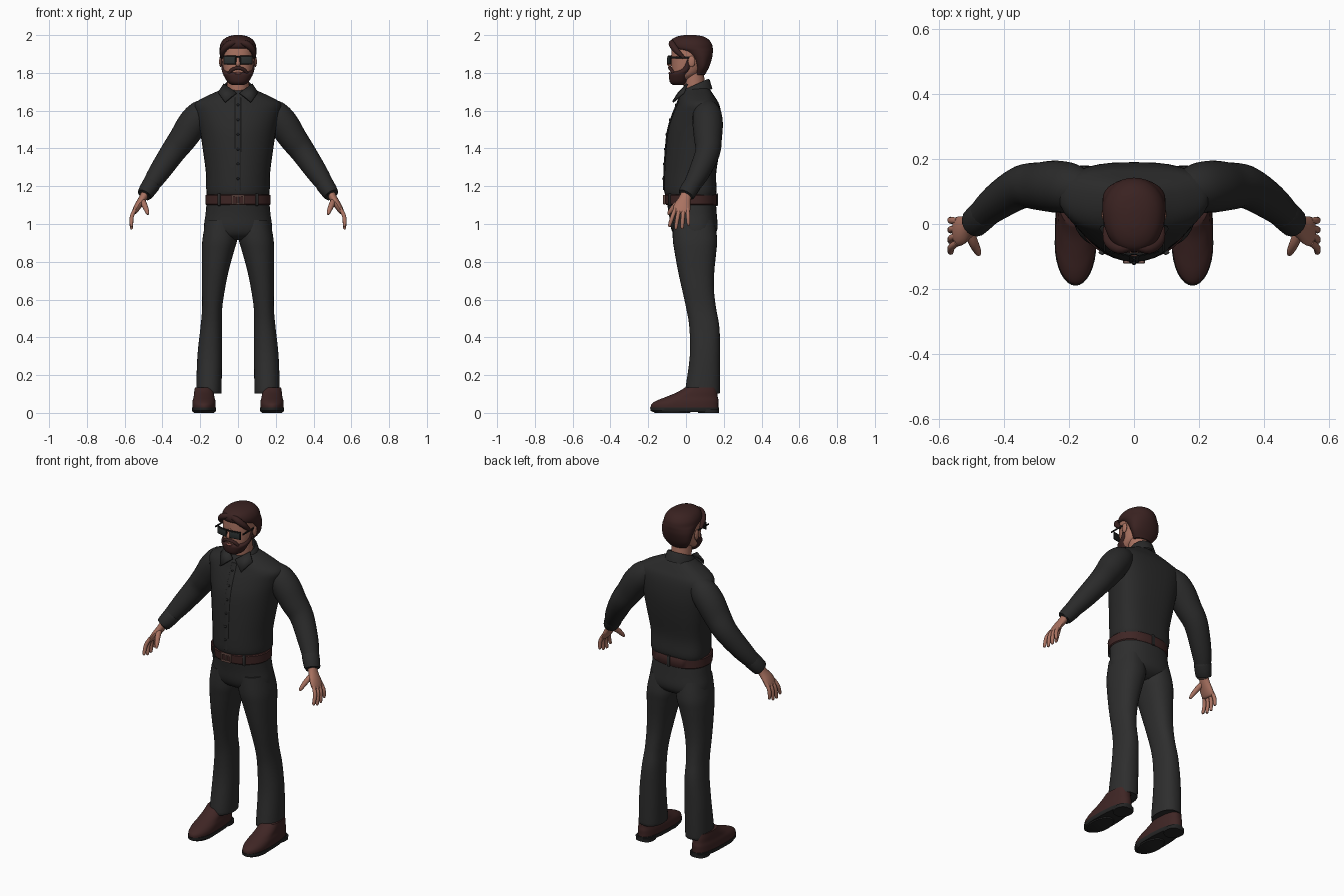
import bpy, bmesh, math
from mathutils import Vector, Matrix

default_cube = bpy.data.objects.get("Cube")
if default_cube:
    bpy.data.objects.remove(default_cube, do_unlink=True)


def material(name, color, roughness=0.7):
    mat = bpy.data.materials.new(name)
    mat.use_nodes = True
    rgba = (*color, 1)
    mat.diffuse_color = rgba
    shader = next(n for n in mat.node_tree.nodes if n.type == 'BSDF_PRINCIPLED')
    shader.inputs["Base Color"].default_value = rgba
    shader.inputs["Roughness"].default_value = roughness
    return mat


SHIRT = material("charcoal shirt", (.023, .023, .023))
TROUSERS = material("dark grey trousers", (.027, .027, .027))
SKIN = material("skin", (.40, .17, .12))
HAIR = material("dark brown hair", (.042, .016, .015))
LEATHER = material("brown leather", (.05, .019, .018))
SOLE = material("black sole", (.018, .018, .018))
LENS = material("smoked lens", (.025, .03, .03))
FRAME = material("black frame", (.01, .01, .01))
BUCKLE = material("bronze buckle", (.22, .12, .10))
LIPS = material("lips", (.27, .09, .075))


def finish(bm, name, mat, angle=40):
    """Turn a bmesh into a smooth shaded object."""
    bmesh.ops.recalc_face_normals(bm, faces=bm.faces)
    mesh = bpy.data.meshes.new(name)
    bm.to_mesh(mesh)
    bm.free()
    mesh.materials.append(mat)
    obj = bpy.data.objects.new(name, mesh)
    bpy.context.collection.objects.link(obj)
    bpy.ops.object.select_all(action='DESELECT')
    obj.select_set(True)
    bpy.context.view_layer.objects.active = obj
    bpy.ops.object.shade_smooth_by_angle(angle=math.radians(angle))
    return obj


def smooth_rows(rows, steps=4):
    """Catmull-Rom interpolation through rows of numbers."""
    out = []
    for i in range(len(rows) - 1):
        a, b = rows[max(i - 1, 0)], rows[i]
        c, d = rows[i + 1], rows[min(i + 2, len(rows) - 1)]
        for k in range(steps):
            t = k / steps
            out.append([q + t / 2 * (r - p + t * (2*p - 5*q + 4*r - s + t * (3*(q - r) + s - p)))
                        for p, q, r, s in zip(a, b, c, d)])
    return out + [list(rows[-1])]


def skin_rings(name, mat, rings):
    """Bridge equal rings of points and cap both ends."""
    bm = bmesh.new()
    loops = [[bm.verts.new(p) for p in ring] for ring in rings]
    n = len(loops[0])
    for low, high in zip(loops, loops[1:]):
        for i in range(n):
            j = (i + 1) % n
            bm.faces.new((low[i], low[j], high[j], high[i]))
    bm.faces.new(loops[0])
    bm.faces.new(loops[-1])
    return finish(bm, name, mat)


def power(v, exponent):
    return math.copysign(abs(v) ** (2 / exponent), v)


def stack(name, mat, rows, mid=.5, front=2, back=2, cx=0, steps=4, sides=32):
    """Loft horizontal rings; rows are (z, half width, front y, back y[, centre x])."""
    rings = []
    for z, rx, yf, yb, x0 in smooth_rows([tuple(r) if len(r) > 4 else (*r, cx) for r in rows], steps):
        ym = yf + mid * (yb - yf)
        ring = []
        for i in range(sides):
            a = math.tau * i / sides
            c, s = math.cos(a), math.sin(a)
            e = back if s > 0 else front
            reach = yb - ym if s > 0 else ym - yf
            ring.append((x0 + rx * power(c, e), ym + reach * power(s, e), z))
        rings.append(ring)
    return skin_rings(name, mat, rings)


def tube(name, mat, rows, side=1, across=(0, 1, 0), steps=4, sides=16):
    """Sweep an ellipse along a path; rows are (x, y, z, radius across, radius through)."""
    rows = smooth_rows([(r[0] * side, *r[1:4], r[-1]) for r in rows], steps)
    points = [Vector(r[:3]) for r in rows]
    rings = []
    for i, (p, r) in enumerate(zip(points, rows)):
        t = (points[min(i + 1, len(points) - 1)] - points[max(i - 1, 0)]).normalized()
        u = Vector(across)
        u = (u - t * u.dot(t)).normalized()
        v = t.cross(u)
        rings.append([p + u * r[3] * math.cos(a) + v * r[4] * math.sin(a)
                      for a in (math.tau * k / sides for k in range(sides))])
    return skin_rings(name, mat, rings)


def box(name, mat, center, size, bevel=.003, turn=0):
    bm = bmesh.new()
    matrix = Matrix.Translation(center) @ Matrix.Rotation(turn, 4, 'Z') @ Matrix.Diagonal((*size, 1))
    bmesh.ops.create_cube(bm, size=1, matrix=matrix)
    bmesh.ops.bevel(bm, geom=bm.edges[:], offset=bevel, segments=2, profile=.5, affect='EDGES')
    return finish(bm, name, mat)


def ball(name, mat, center, size):
    bm = bmesh.new()
    matrix = Matrix.Translation(center) @ Matrix.Diagonal((*size, 1))
    bmesh.ops.create_uvsphere(bm, u_segments=16, v_segments=10, radius=1, matrix=matrix)
    return finish(bm, name, mat, 60)


# Shirt body, broad across the back and rounded in front
torso = [(1.15, .163, -.108, .155), (1.18, .168, -.116, .162), (1.27, .17, -.115, .16),
         (1.4, .187, -.107, .18), (1.5, .203, -.095, .19), (1.58, .222, -.07, .187),
         (1.635, .23, -.047, .175), (1.67, .18, -.035, .155), (1.7, .115, -.015, .135),
         (1.72, .07, 0, .12)]
stack("shirt_body", SHIRT, torso, mid=.6, back=2.8)
tube("shirt_placket", SHIRT, [(0, r[2], r[0], .016, .005) for r in torso[1:8]], across=(1, 0, 0))
fronts = smooth_rows(torso, 12)
for i in range(6):
    z = 1.24 + i * .078
    y = min(fronts, key=lambda r: abs(r[0] - z))[2]
    ball(f"button_{i + 1}", SOLE, (0, y - .005, z), (.007, .005, .007))

# Collar stand, higher behind the neck, folded outward
rings = []
for grow, drop in ((0, .05), (0, 0), (.005, -.004), (.012, .004), (.026, .05)):
    ring = []
    for i in range(32):
        a = math.tau * i / 32
        lift = .03 * math.sin(a)
        ring.append(((.062 + grow) * math.cos(a), .052 + (.062 + grow) * math.sin(a), 1.735 + lift - drop))
    rings.append(ring)
collar = skin_rings("collar_stand", SHIRT, rings)
# Remove the caps so that the neck shows through
bm = bmesh.new()
bm.from_mesh(collar.data)
bmesh.ops.delete(bm, geom=[f for f in bm.faces if len(f.verts) > 4
                           or f.calc_center_median().y < -.004], context='FACES')
bm.to_mesh(collar.data)
bm.free()

# Trousers seat, belt and buckle
stack("trouser_seat", TROUSERS, [(1.13, .165, -.105, .157), (1.05, .172, -.09, .163), (.98, .181, -.08, .167),
                                 (.94, .168, -.06, .15), (.915, .08, -.02, .11)], back=2.4)
stack("belt", LEATHER, [(1.1, .168, -.104, .16), (1.105, .173, -.109, .164),
                        (1.152, .173, -.113, .164), (1.157, .168, -.108, .16)], back=2.4, steps=1)
for z in (1.108, 1.15):
    box("buckle_bar", BUCKLE, (0, -.115, z), (.064, .012, .008))
for x in (-.03, 0, .03):
    box("buckle_post", BUCKLE, (x, -.115, 1.129), (.008, .012, .044))
box("belt_loop_back", TROUSERS, (0, .163, 1.129), (.016, .012, .065))

# Neck and head
tube("neck", SKIN, [(0, .055, 1.64, .058), (0, .045, 1.72, .057), (0, .035, 1.82, .057)], across=(1, 0, 0))
stack("head", SKIN, [(1.745, .03, -.055, 0), (1.77, .06, -.072, .03), (1.8, .074, -.076, .08),
                     (1.85, .083, -.077, .11), (1.9, .086, -.077, .125), (1.95, .08, -.07, .115),
                     (1.98, .05, -.03, .08)], front=2.3)
tube("nose", SKIN, [(0, -.072, 1.89, .007), (0, -.084, 1.868, .009), (0, -.09, 1.848, .014, .011),
                    (0, -.078, 1.836, .008)], across=(1, 0, 0))
ball("lower_lip", LIPS, (0, -.086, 1.799), (.02, .007, .006))

# Hair cap and beard sit outside the head and sink into it at their edges
stack("hair_cap", HAIR, [(1.79, .055, .04, .1), (1.83, .084, .045, .122), (1.88, .095, .015, .138),
                         (1.912, .097, -.03, .142), (1.93, .097, -.078, .142), (1.955, .092, -.086, .136),
                         (1.978, .076, -.074, .118), (1.993, .05, -.045, .09), (2, .02, -.01, .05)],
      mid=.55, front=2.2)
stack("beard", HAIR, [(1.735, .03, -.068, -.01), (1.75, .054, -.085, .01), (1.78, .073, -.09, .02),
                      (1.796, .08, -.087, .025), (1.806, .084, -.07, .03), (1.825, .087, -.035, .035),
                      (1.875, .09, -.005, .035)], mid=.6, front=2.3)
tube("moustache", HAIR, [(-.05, -.062, 1.79, .009), (-.034, -.077, 1.815, .009), (0, -.086, 1.826, .009),
                         (.034, -.077, 1.815, .009), (.05, -.062, 1.79, .009)], across=(0, 0, 1))

# Sunglasses bridge
box("glasses_bridge", FRAME, (0, -.091, 1.886), (.05, .008, .008))

for side, label in ((1, "left"), (-1, "right")):
    # Hair locks, ear and one half of the glasses
    tube(f"{label}_hair_lock", HAIR, [(.004, -.066, 1.962, .012), (.045, -.074, 1.953, .018),
                                      (.078, -.052, 1.92, .016), (.087, -.012, 1.88, .008)], side)
    ball(f"{label}_ear", SKIN, (side * .092, .03, 1.86), (.008, .019, .03))
    box(f"{label}_lens_frame", FRAME, (side * .043, -.088, 1.868), (.07, .008, .046), .0035, side * .2)
    box(f"{label}_lens", LENS, (side * .043, -.0905, 1.867), (.06, .008, .036), .0035, side * .2)
    box(f"{label}_temple", FRAME, (side * .091, -.025, 1.882), (.006, .12, .009), .002)

    # Pointed collar wing
    bm = bmesh.new()
    corners = ((.074, .01, 1.738), (.008, -.036, 1.69), (.068, -.066, 1.642), (.104, -.008, 1.692))
    bm.faces.new([bm.verts.new((side * x, y, z)) for x, y, z in corners])
    wing = finish(bm, f"{label}_collar_wing", SHIRT)
    wing.modifiers.new("thickness", 'SOLIDIFY').thickness = .01

    # Sleeve with cuff
    tube(f"{label}_sleeve", SHIRT, [(.13, .11, 1.625, .045), (.19, .112, 1.585, .074), (.24, .115, 1.53, .08),
                                    (.29, .116, 1.455, .074), (.345, .114, 1.38, .066), (.42, .068, 1.27, .056),
                                    (.47, .025, 1.195, .044)], side, sides=24)
    tube(f"{label}_cuff", SHIRT, [(.455, .037, 1.215, .045), (.462, .031, 1.205, .048),
                                  (.492, .003, 1.16, .046, .042), (.495, 0, 1.155, .04, .036)], side, steps=2)

    # Hand with fanned fingers and thumb
    tube(f"{label}_palm", SKIN, [(.483, .008, 1.175, .028, .024), (.505, -.006, 1.135, .032, .021),
                                 (.53, -.02, 1.095, .044, .019), (.547, -.024, 1.065, .044, .014),
                                 (.552, -.025, 1.055, .03, .006)], side)
    for i, (finger, tip) in enumerate((("index", .985), ("middle", .973), ("ring", .975), ("little", .992))):
        base, end = -.057 + i * .022, -.086 + i * .033
        tube(f"{label}_{finger}_finger", SKIN, [(.543, base, 1.08, .01), (.562, (base + end) / 2, 1.04, .011),
                                                (.564, end, tip + .01, .009), (.562, end, tip, .004)], side, sides=10)
    tube(f"{label}_thumb", SKIN, [(.51, -.015, 1.13, .015), (.495, -.055, 1.1, .015),
                                  (.481, -.085, 1.065, .011), (.477, -.094, 1.05, .005)], side, sides=12)

    # Trouser leg, flared over the shoe
    leg = [(1.02, .085, -.07, .15, .085), (.92, .092, -.07, .165, .096), (.85, .084, -.06, .16, .107),
           (.75, .07, -.042, .15, .12), (.65, .06, -.02, .148, .13), (.55, .053, .002, .16, .137),
           (.45, .057, .018, .177, .142), (.3, .065, .02, .18, .15), (.12, .067, -.004, .18, .154),
           (.108, .064, .002, .175, .154)]
    stack(f"{label}_trouser_leg", TROUSERS, [(*r[:4], side * r[4]) for r in leg], front=2.2, back=2.3)
    box(f"{label}_belt_loop", TROUSERS, (side * .1, -.088, 1.129), (.016, .012, .065), turn=side * .5)

    # Shoe upper, sole and heel
    x = side * .18
    stack(f"{label}_shoe", LEATHER, [(.02, .061, -.186, .172), (.045, .062, -.184, .172), (.065, .06, -.155, .172),
                                     (.085, .055, -.105, .168), (.11, .052, -.045, .165), (.135, .048, -.005, .16)],
          mid=.35, back=2.6, cx=x)
    stack(f"{label}_sole", SOLE, [(.006, .06, -.178, .172), (.012, .064, -.188, .175), (.028, .064, -.19, .175)],
          mid=.35, back=2.6, cx=x, steps=1)
    stack(f"{label}_heel", SOLE, [(0, .052, .065, .174), (.02, .054, .06, .175)], back=2.6, cx=x, steps=1)
    stack(f"{label}_tread", SOLE, [(0, .054, -.165, .02), (.012, .058, -.18, .03)], cx=x, steps=1)
